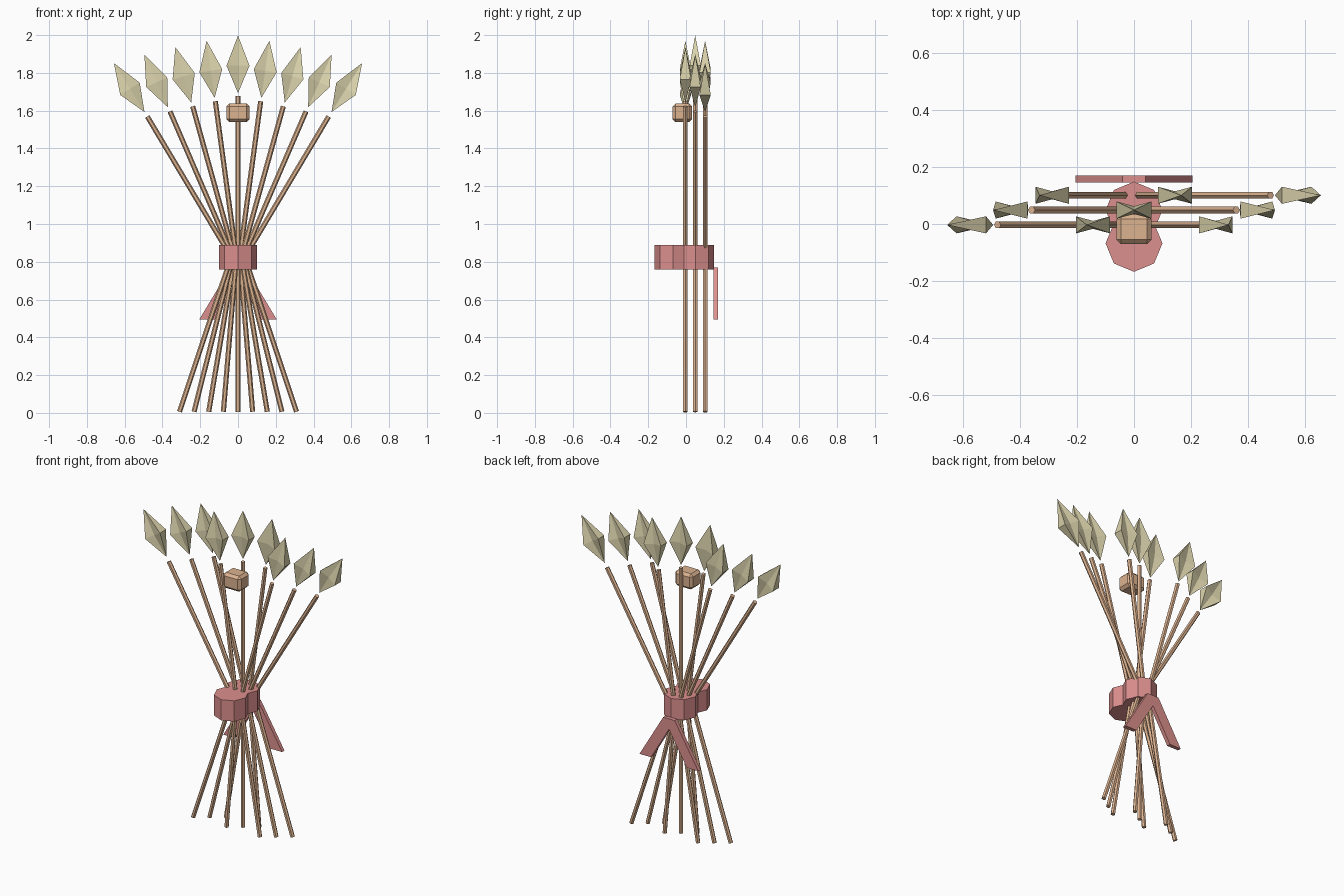
import bpy, bmesh, math
from mathutils import Vector, Matrix

cube = bpy.data.objects.get("Cube")
if cube:
    bpy.data.objects.remove(cube, do_unlink=True)


def make_material(name, rgb):
    mat = bpy.data.materials.new(name)
    mat.use_nodes = True
    mat.diffuse_color = (*rgb, 1)
    mat.node_tree.nodes["Principled BSDF"].inputs["Base Color"].default_value = (*rgb, 1)
    return mat


wood = make_material("pale wood", (0.72, 0.45, 0.28))
stone = make_material("pale straw", (0.72, 0.66, 0.42))
cloth = make_material("pink cloth", (0.72, 0.28, 0.27))


def finish(name, bm, mat):
    bmesh.ops.recalc_face_normals(bm, faces=bm.faces)
    mesh = bpy.data.meshes.new(name)
    bm.to_mesh(mesh)
    bm.free()
    mesh.materials.append(mat)
    obj = bpy.data.objects.new(name, mesh)
    bpy.context.collection.objects.link(obj)
    return obj


def add_rod(bm, start, end, radius, sides):
    """Straight prism between two points, with corners towards +-x."""
    start, end = Vector(start), Vector(end)
    axis = end - start
    tilt = Matrix.Rotation(math.atan2(axis.x, axis.z), 4, 'Y')
    bmesh.ops.create_cone(
        bm, cap_ends=True, segments=sides, radius1=radius, radius2=radius,
        depth=axis.length,
        matrix=Matrix.Translation((start + end) / 2) @ tilt @ Matrix.Rotation(math.pi / 2, 4, 'Z'))


def add_head(bm, base, angle):
    """Long double pyramid with a waisted cross-section."""
    place = Matrix.Translation(base) @ Matrix.Rotation(angle, 4, 'Y')
    length, middle = 0.305, 0.145
    ring = [(0.061, 0.03), (0, 0.014), (-0.061, 0.03),
            (-0.061, -0.03), (0, -0.014), (0.061, -0.03)]
    verts = [bm.verts.new(place @ Vector((x, y, middle))) for x, y in ring]
    for z in (0, length):
        point = bm.verts.new(place @ Vector((0, 0, z)))
        for i, v in enumerate(verts):
            bm.faces.new((v, verts[(i + 1) % len(verts)], point))


# Nine fanned shafts, bent at the binding, each with a pointed head
for i in range(9):
    k = i - 4
    y = -0.003 + 0.052 * (i % 3)
    knot = (0.009 * k, y, 0.825)
    bm = bmesh.new()
    add_rod(bm, (0.0775 * k, y, 0.006), knot, 0.0135, 6)
    add_rod(bm, knot, (0.12 * k, y, 1.677 - 0.027 * abs(k)), 0.0135, 6)
    finish(f"shaft_{i + 1}", bm, wood)

    bm = bmesh.new()
    add_head(bm, (0.1238 * k, y, 1.693 - 0.025 * abs(k)), math.radians(8 * k))
    finish(f"head_{i + 1}", bm, stone)

# Binding: two overlapping eight-sided wraps
for name, y in (("front_wrap", -0.068), ("back_wrap", 0.049)):
    bm = bmesh.new()
    add_rod(bm, (0, y, 0.76), (0, y, 0.89), 0.1, 8)
    finish(name, bm, cloth)

# Slanted ribbon tails at the back
for name, side in (("left_ribbon_tail", 1), ("right_ribbon_tail", -1)):
    bm = bmesh.new()
    outline = [(-0.04, 0.77), (0.04, 0.77), (0.205, 0.495), (0.125, 0.495)]
    face = bm.faces.new([bm.verts.new((side * x, 0.146, z)) for x, z in outline])
    out = bmesh.ops.extrude_face_region(bm, geom=[face])
    moved = [g for g in out["geom"] if isinstance(g, bmesh.types.BMVert)]
    bmesh.ops.translate(bm, verts=moved, vec=(0, 0.024, 0))
    finish(name, bm, cloth)

# Chamfered block near the top of the middle shaft
bm = bmesh.new()
bmesh.ops.create_cube(bm, size=1, matrix=Matrix.Translation((0, -0.019, 1.588))
                      @ Matrix.Diagonal((0.124, 0.104, 0.098, 1)))
block = finish("top_block", bm, wood)
bevel = block.modifiers.new("chamfer", 'BEVEL')
bevel.width = 0.016
bevel.segments = 1
